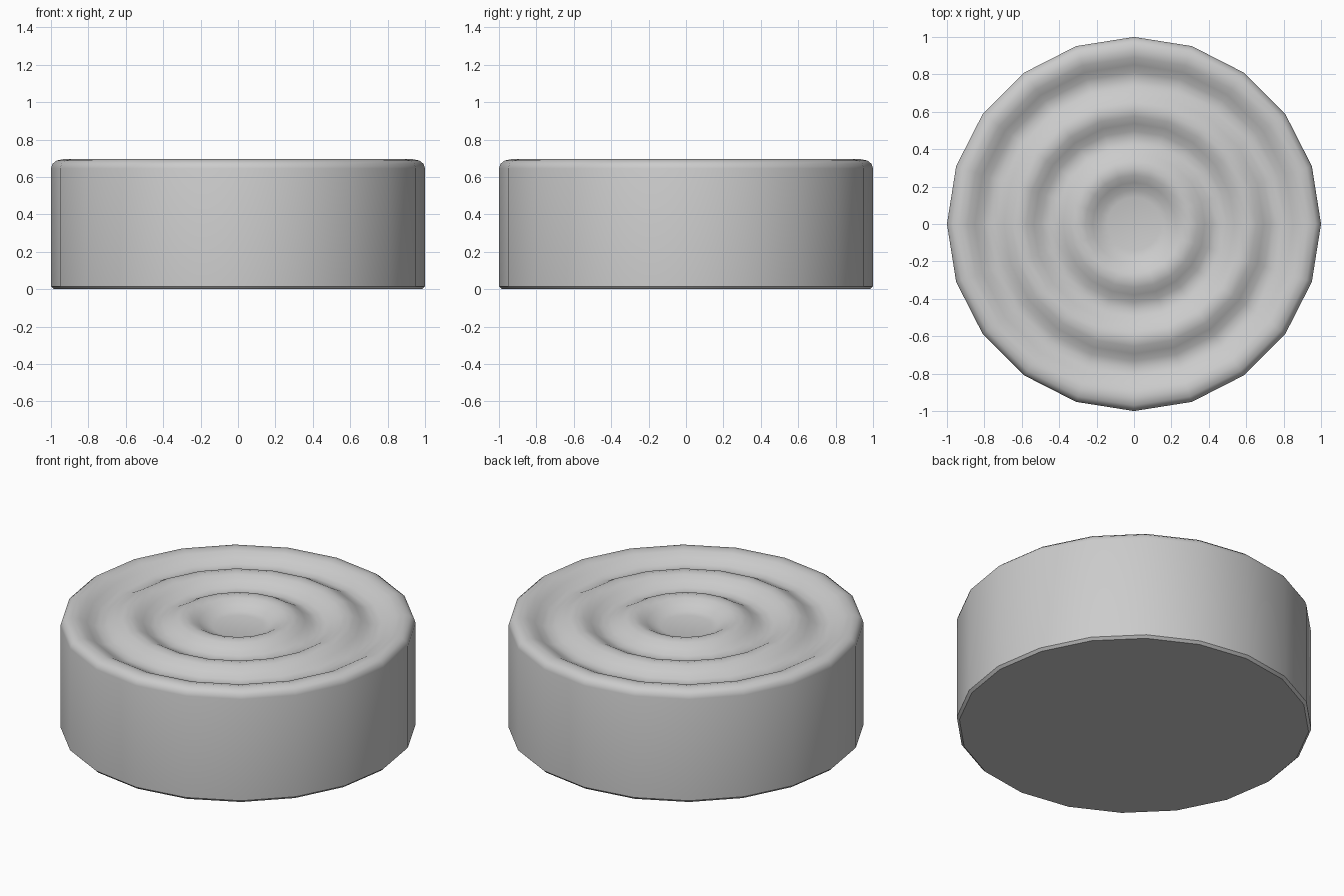
import bpy, bmesh, math

cube = bpy.data.objects.get("Cube")
if cube:
    bpy.data.objects.remove(cube, do_unlink=True)

SIDES = 20
CREST, PERIOD, STEPS = 0.93, 0.315, 8


def material(name, value):
    mat = bpy.data.materials.new(name)
    mat.use_nodes = True
    colour = (value, value, value, 1)
    mat.diffuse_color = colour
    mat.node_tree.nodes["Principled BSDF"].inputs["Base Color"].default_value = colour
    return mat


def lathe(name, profile, mat):
    bm = bmesh.new()
    rings = []
    for r, z in profile:
        rings.append([bm.verts.new((r * math.cos(math.tau * i / SIDES),
                                    r * math.sin(math.tau * i / SIDES), z))
                      for i in range(SIDES)])
    for a, b in zip(rings, rings[1:]):
        for i in range(SIDES):
            j = (i + 1) % SIDES
            bm.faces.new((a[i], a[j], b[j], b[i]))
    bm.faces.new(rings[0][::-1])
    bm.faces.new(rings[-1])
    bmesh.ops.recalc_face_normals(bm, faces=bm.faces)
    mesh = bpy.data.meshes.new(name)
    bm.to_mesh(mesh)
    bm.free()
    mesh.materials.append(mat)
    obj = bpy.data.objects.new(name, mesh)
    bpy.context.collection.objects.link(obj)
    bpy.context.view_layer.objects.active = obj
    obj.select_set(True)
    bpy.ops.object.shade_smooth_by_angle(angle=math.radians(40))
    return obj


# Base edge, straight wall and rounded rim
profile = [(0.985, 0), (1, 0.015), (1, 0.645), (0.992, 0.67), (0.97, 0.688)]

# Concentric ripples from the rim crest in to the sunken centre
for k in range(int(2.5 * STEPS) + 1):
    r = CREST - PERIOD * k / STEPS
    profile.append((r, 0.665 + 0.031 * math.cos(math.tau * k / STEPS)))

lathe("rippled_disc", profile, material("light grey", 0.6))
